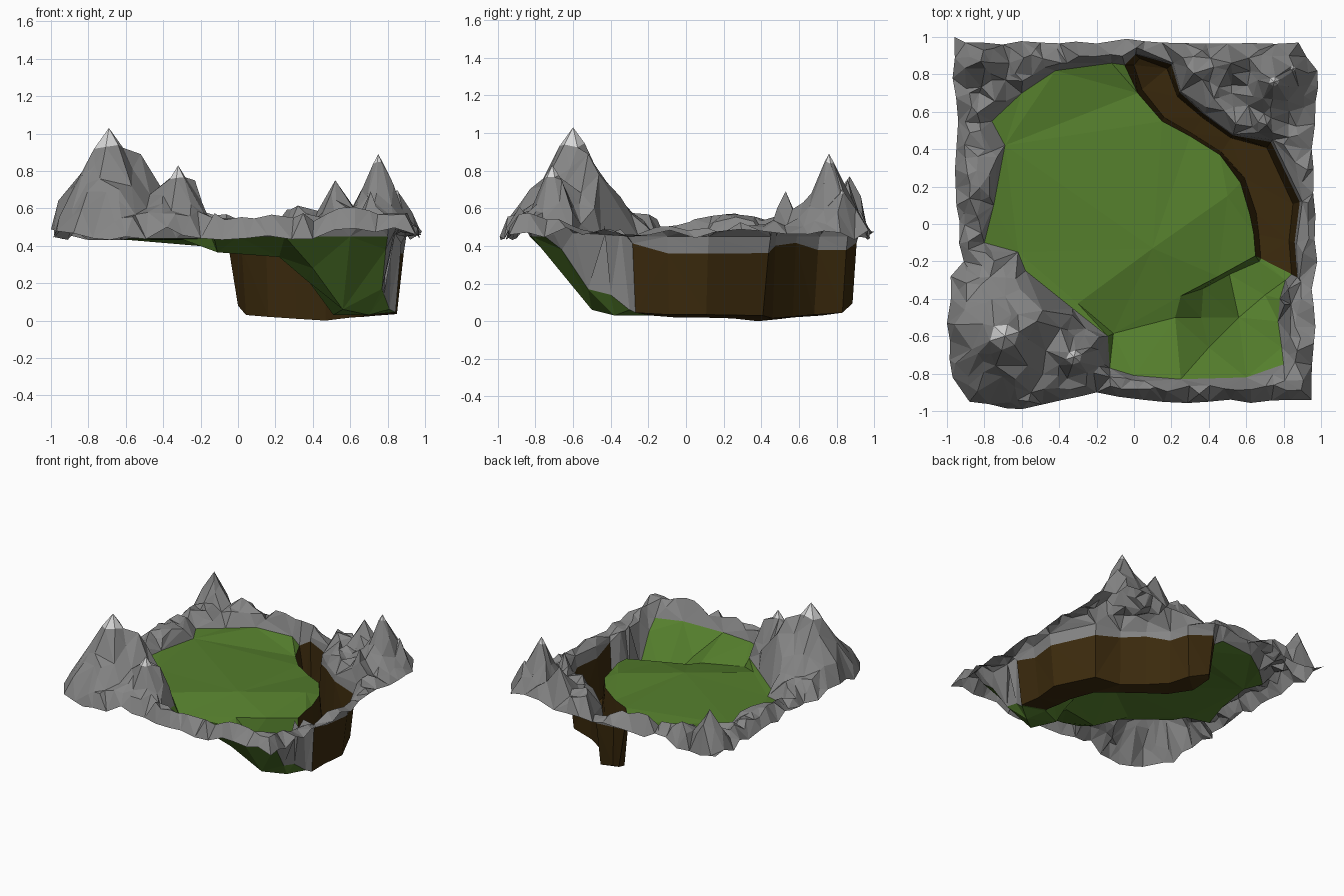
import bpy, math, random
from mathutils import Vector
from mathutils.geometry import delaunay_2d_cdt, intersect_point_line

if "Cube" in bpy.data.objects:
    bpy.data.objects.remove(bpy.data.objects["Cube"])

random.seed(7)


def material(name, rgb):
    m = bpy.data.materials.new(name)
    m.diffuse_color = (*rgb, 1)
    m.use_nodes = True
    m.node_tree.nodes["Principled BSDF"].inputs["Base Color"].default_value = m.diffuse_color
    return m


ROCK = material("grey rock", (0.235, 0.235, 0.235))
GRASS = material("meadow green", (0.091, 0.212, 0.026))
EARTH = material("dark earth", (0.044, 0.023, 0.004))
SNOW = material("snow", (0.68, 0.68, 0.68))

# ---- outlines read from the plan (x, y or x, y, z)
outer = [(-.96, 1), (-.9, .97), (-.5, .97), (-.2, .965), (-.04, .99), (.15, .97), (.5, .965),
         (.88, .97), (.98, .82), (.97, .65), (.95, .4), (.97, .05), (.98, -.2), (.95, -.35),
         (.97, -.55), (.95, -.94), (.4, -.95), (.05, -.94), (-.2, -.9), (-.38, -.94), (-.6, -.99),
         (-.88, -.95), (-.97, -.82), (-1, -.53), (-.98, -.28), (-.91, -.2), (-.95, .1),
         (-.95, .4), (-.94, .55), (-.97, .78)]
meadow_rim = [(-.12, .86, .44), (-.42, .82, .45), (-.6, .7, .44), (-.76, .55, .45), (-.69, .42, .44),
              (-.75, .1, .45), (-.8, -.1, .43), (-.62, -.15, .43), (-.58, -.25, .44),
              (-.33, -.45, .44), (-.14, -.6, .44), (-.13, -.77, .45), (0, -.81, .45),
              (.25, -.83, .45), (.6, -.82, .45), (.8, -.75, .45), (.79, -.66, .38),
              (.77, -.52, .17), (.78, -.4, .14), (.81, -.3, .06)]
gorge_in = [(-.05, .85), (.02, .7), (.15, .55), (.3, .47), (.46, .37), (.57, .22), (.62, .05),
            (.64, -.05), (.65, -.17)]
gorge_out = [(.01, .91), (.21, .86), (.25, .71), (.38, .59), (.53, .48), (.74, .45), (.9, .12),
             (.87, -.1), (.885, -.29)]
edge_z = [.39, .38, .40, .39, .41, .40, .39, .40, .385]
floor_z = [.08, .03, .02, .01, .0, .015, .02, .02, .03]
ramp_edge = [(-.11, -.585, .365), (.25, -.385, .365), (.45, -.28, .375), (.65, -.17, .385)]
ramp_base = [(.25, -.385, .365), (.37, -.345, .22), (.51, -.27, .03), (.67, -.2, .03)]
ramp_points = [(.56, -.5, .06), (.7, -.38, .03), (.22, -.5, .34), (.36, -.5, .22), (.4, -.66, .28)]
meadow_fold = [(-.3, -.425, .435), (.1, -.13, .435), (.5, .15, .43)]
cliff_top = [(.893, -.31, .45), (.84, -.43, .46), (.835, -.6, .47), (.83, -.7, .46)]
# mountains: x, y, top, radius, snow radius
peaks = [(-.69, -.6, 1.03, .39, .07), (-.52, -.52, .89, .28, 0), (-.32, -.71, .83, .22, .04),
         (-.23, -.66, .75, .13, 0), (.75, .76, .89, .22, .025), (.52, .86, .75, .15, 0),
         (.85, .83, .70, .15, .015), (.71, .53, .69, .12, 0), (-.82, .87, .77, .2, 0)]


def lerp(a, b, t):
    return (a[0] + (b[0] - a[0]) * t, a[1] + (b[1] - a[1]) * t)


def inside(p, poly):
    hit = False
    for a, b in zip(poly, poly[1:] + poly[:1]):
        if (a[1] > p[1]) != (b[1] > p[1]):
            if p[0] < a[0] + (p[1] - a[1]) * (b[0] - a[0]) / (b[1] - a[1]):
                hit = not hit
    return hit


verts, heights, edges, index = [], [], [], {}


def add(p, z):
    key = (round(p[0], 4), round(p[1], 4))
    if key not in index:
        index[key] = len(verts)
        verts.append(Vector(key))
        heights.append(z)
    return index[key]


def line(points, closed=False):
    ids = [add(p, p[2]) for p in points]
    pairs = list(zip(ids, ids[1:])) + ([(ids[-1], ids[0])] if closed else [])
    edges.extend(pairs)


# ---- outer border, split into short uneven pieces
border = []
for a, b in zip(outer, outer[1:] + outer[:1]):
    n = max(1, round(math.dist(a, b) / .11))
    for i in range(n):
        x, y = lerp(a, b, i / n)
        s = .012 if i else 0
        border.append((x + random.uniform(-s, s), y + random.uniform(-s, s), random.uniform(.43, .5)))
line(border, True)

# ---- meadow, ramp and gorge lines
pairs = list(zip(gorge_in, gorge_out))
line(meadow_rim)
line([(*p, z) for p, z in zip(gorge_in, edge_z)])
line([(*p, .45) for p in gorge_out])
lip = [lerp(o, i, .05) for i, o in pairs]
line([(*p, .35 + .07 * random.random()) for p in lip])
floor_in = [lerp(i, o, .12) for i, o in pairs]
floor_out = [lerp(o, i, .18) for i, o in pairs]
floor_in[0], floor_out[0] = (.0, .85), (.03, .885)
line([(*p, z) for p, z in zip(floor_in, floor_z)])
line([(*p, z + .015) for p, z in zip(floor_out, floor_z)])
line([(*floor_in[0], 0), (*floor_out[0], 0)])
line([(*gorge_in[0], 0), (*lip[0], 0), (*gorge_out[0], 0)])
line([(*meadow_rim[0], 0), (*gorge_in[0], 0)])
line([(*meadow_rim[-1], 0), (*floor_out[-1], 0), (*lip[-1], 0), (*gorge_out[-1], 0)])
line([(*floor_in[-1], 0), (*floor_out[-1], 0)])
line([(*gorge_in[-1], 0), (*floor_in[-1], 0)])
for part in (ramp_edge, ramp_base, meadow_fold, cliff_top):
    line(part)
for p in ramp_points:
    add(p, p[2])

outline = [p[:2] for p in border]
gorge_poly = gorge_in + [floor_in[-1], floor_out[-1]] + lip[::-1]
grass_poly = [p[:2] for p in meadow_rim] + [floor_out[-1], floor_in[-1]] + gorge_in[::-1]
low_poly = [p[:2] for p in meadow_rim] + gorge_out[::-1]
fixed = [(verts[a].copy(), verts[b].copy()) for a, b in edges]


def clearance(p):
    best = 9
    for a, b in fixed:
        q, t = intersect_point_line(p, a, b)
        q = a.lerp(b, min(1, max(0, t)))
        best = min(best, (Vector(p) - Vector((q[0], q[1]))).length)
    return best


def rock_height(p, gap):
    z = .46 + min(gap, .07) * 1.1 + random.uniform(-.03, .04) + (.045 if abs(p[1]) > .8 else 0)
    for x, y, top, r, s in peaks:
        d = math.dist(p, (x, y))
        if d < r:
            z = max(z, .45 + (top - .45) * (1 - d / r) + random.uniform(-.035, .025))
    return z


# ---- mountain tops, snow rings and scattered rock points
for x, y, top, r, s in peaks:
    add((x, y), top)
    for i in range(6 if s else 0):
        a = i * math.tau / 6 + .3
        k = s * random.uniform(.85, 1.2)
        add((x + k * math.cos(a), y + k * math.sin(a)), top - (top - .45) * k / r * .9)
step = .068
for i in range(-15, 16):
    for j in range(-15, 16):
        p = Vector((i * step + random.uniform(-.025, .025), j * step + random.uniform(-.025, .025)))
        if not inside(p, outline) or inside(p, low_poly):
            continue
        if math.dist(p, peaks[0][:2]) < .3 and random.random() < .45:
            continue  # broad facets on the big mountain
        gap = clearance(p)
        if gap > .025 and all(math.dist(p, k[:2]) > k[4] + .035 for k in peaks):
            add(p, rock_height(p, gap))

# ---- triangulate everything, then sort the faces into parts
out_v, _, out_f, orig, _, _ = delaunay_2d_cdt(verts, edges, [], 0, 1e-5)
points = [Vector((v.x, v.y, heights[o[0]] if o else .42)) for v, o in zip(out_v, orig)]
parts = {"rocky_rim": ([], ROCK), "meadow": ([], GRASS), "river_gorge": ([], EARTH), "snow_caps": ([], SNOW)}
for f in out_f:
    c = sum((points[i] for i in f), Vector()) / len(f)
    if not inside(c, outline):
        continue
    if inside(c, gorge_poly):
        name = "river_gorge"
    elif inside(c, grass_poly):
        name = "meadow"
    elif any(math.dist(c[:2], k[:2]) < k[4] * .8 for k in peaks):
        name = "snow_caps"
    else:
        name = "rocky_rim"
    parts[name][0].append(f)

for name, (faces, mat) in parts.items():
    used = sorted({i for f in faces for i in f})
    remap = {i: n for n, i in enumerate(used)}
    me = bpy.data.meshes.new(name)
    me.from_pydata([points[i] for i in used], [], [[remap[i] for i in f] for f in faces])
    me.materials.append(mat)
    bpy.context.collection.objects.link(bpy.data.objects.new(name, me))
